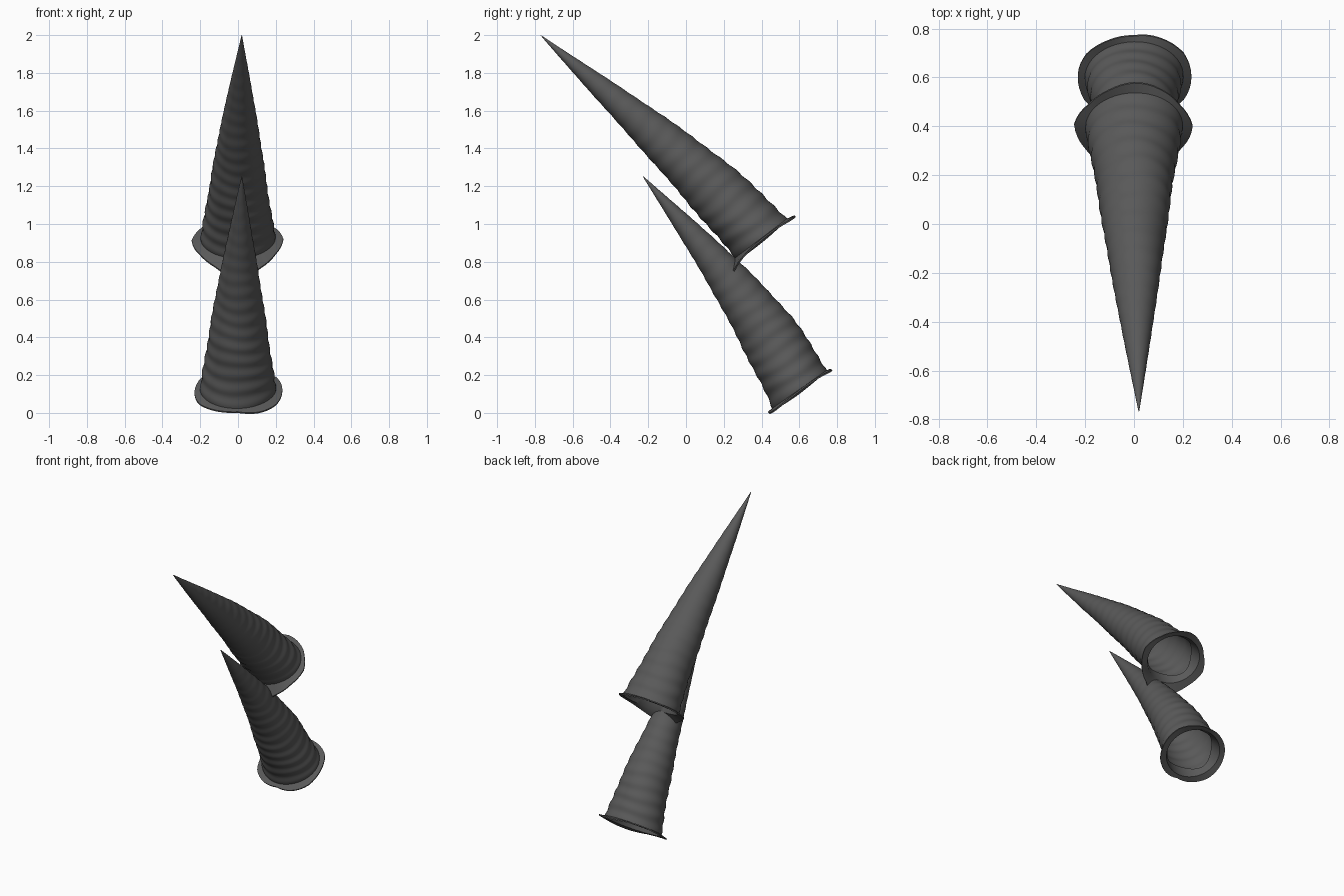
import bpy
import math
from mathutils import Vector
from mathutils.geometry import interpolate_bezier

if "Cube" in bpy.data.objects:
    bpy.data.objects.remove(bpy.data.objects["Cube"])

SEGMENTS = 48
RINGS = 136

horn_grey = bpy.data.materials.new("charcoal_horn")
horn_grey.use_nodes = True
horn_grey.diffuse_color = (0.1, 0.1, 0.1, 1)
bsdf = horn_grey.node_tree.nodes["Principled BSDF"]
bsdf.inputs["Base Color"].default_value = (0.1, 0.1, 0.1, 1)
bsdf.inputs["Roughness"].default_value = 0.8


def sample(values, t):
    """Linear lookup in evenly spaced values, t from 0 to 1."""
    f = min(max(t, 0), 1) * (len(values) - 1)
    i = min(int(f), len(values) - 2)
    return values[i] + (values[i + 1] - values[i]) * (f - i)


def horn(name, path, tilts, radii, rim, ridges, droop):
    """Curved ridged cone, open at the base, with an uneven folded lip."""
    points = interpolate_bezier(*[Vector(p) for p in path], RINGS)
    verts, faces = [], []

    def add_ring(centre, tilt, radius, squash, lift=lambda a: 0):
        u = Vector((0, math.cos(tilt), math.sin(tilt)))
        axis = Vector((0, -math.sin(tilt), math.cos(tilt)))
        for k in range(SEGMENTS):
            a = math.tau * k / SEGMENTS
            r = radius(a)
            verts.append(centre + Vector((r * math.cos(a), 0, 0))
                         + u * (r * squash * math.sin(a)) + axis * lift(a))

    base, base_tilt = points[0], math.radians(tilts[0])

    # Folded lip: uneven inner edge, underside, outer edge, top side
    def sag(a):
        return -droop * max(0, -math.sin(a)) ** 4 + 0.006 * math.sin(3 * a + 1)

    def edge(a):
        return sample(rim + rim[:1], a / math.tau)

    add_ring(base, base_tilt, lambda a: radii[0] * 0.86, 0.88,
             lambda a: 0.07 + 0.025 * math.sin(3 * a))
    add_ring(base, base_tilt, lambda a: radii[0] * 0.97, 0.9, lambda a: 0.002)
    add_ring(base, base_tilt, edge, 1, lambda a: sag(a) - 0.004)
    add_ring(base, base_tilt, edge, 1, lambda a: sag(a) + 0.004)

    # Ridged body, rippling less toward the tip
    for i in range(1, RINGS - 1):
        t = i / (RINGS - 1)
        size = sample(radii, t)

        def ripple(a, t=t, size=size):
            wobble = 0.7 * math.sin(a + 5 * t) + 0.4 * math.sin(3 * a + 17 * t)
            wave = math.sin(math.tau * ridges * t + wobble)
            return size * (1 + 0.017 * (1 - 0.5 * t) * wave
                           + 0.015 * (1 - t) * math.sin(2 * a + 23 * t))

        add_ring(points[i], math.radians(sample(tilts, t)), ripple, 0.88 + 0.12 * min(1, 4 * t))

    rows = len(verts) // SEGMENTS
    for j in range(rows - 1):
        for k in range(SEGMENTS):
            n = (k + 1) % SEGMENTS
            faces.append((j * SEGMENTS + k, j * SEGMENTS + n,
                          (j + 1) * SEGMENTS + n, (j + 1) * SEGMENTS + k))
    # Pointed tip
    verts.append(points[-1])
    last = (rows - 1) * SEGMENTS
    for k in range(SEGMENTS):
        faces.append((last + k, last + (k + 1) % SEGMENTS, len(verts) - 1))

    mesh = bpy.data.meshes.new(name)
    mesh.from_pydata(verts, [], faces)
    mesh.materials.append(horn_grey)
    obj = bpy.data.objects.new(name, mesh)
    bpy.context.collection.objects.link(obj)
    bpy.ops.object.select_all(action="DESELECT")
    obj.select_set(True)
    bpy.context.view_layer.objects.active = obj
    bpy.ops.object.shade_smooth_by_angle(angle=math.radians(45))
    return obj


horn("upper_horn",
     path=[(0, 0.405, 0.915), (0, 0.05, 1.317), (0.01, -0.37, 1.646), (0.02, -0.77, 2)],
     tilts=[37, 44, 47, 49],
     radii=[0.197, 0.151, 0.107, 0.056, 0.001],
     rim=[0.24, 0.215, 0.21, 0.215, 0.21, 0.215, 0.245, 0.235, 0.24, 0.27, 0.235, 0.23],
     ridges=18, droop=0.05)

horn("lower_horn",
     path=[(0, 0.605, 0.115), (0, 0.396, 0.545), (0.01, 0.075, 0.893), (0.02, -0.23, 1.255)],
     tilts=[35, 35, 40],
     radii=[0.2, 0.155, 0.107, 0.055, 0.001],
     rim=[0.235, 0.235, 0.215, 0.2, 0.21, 0.225, 0.23, 0.235, 0.22, 0.2, 0.22, 0.235],
     ridges=17, droop=0)
